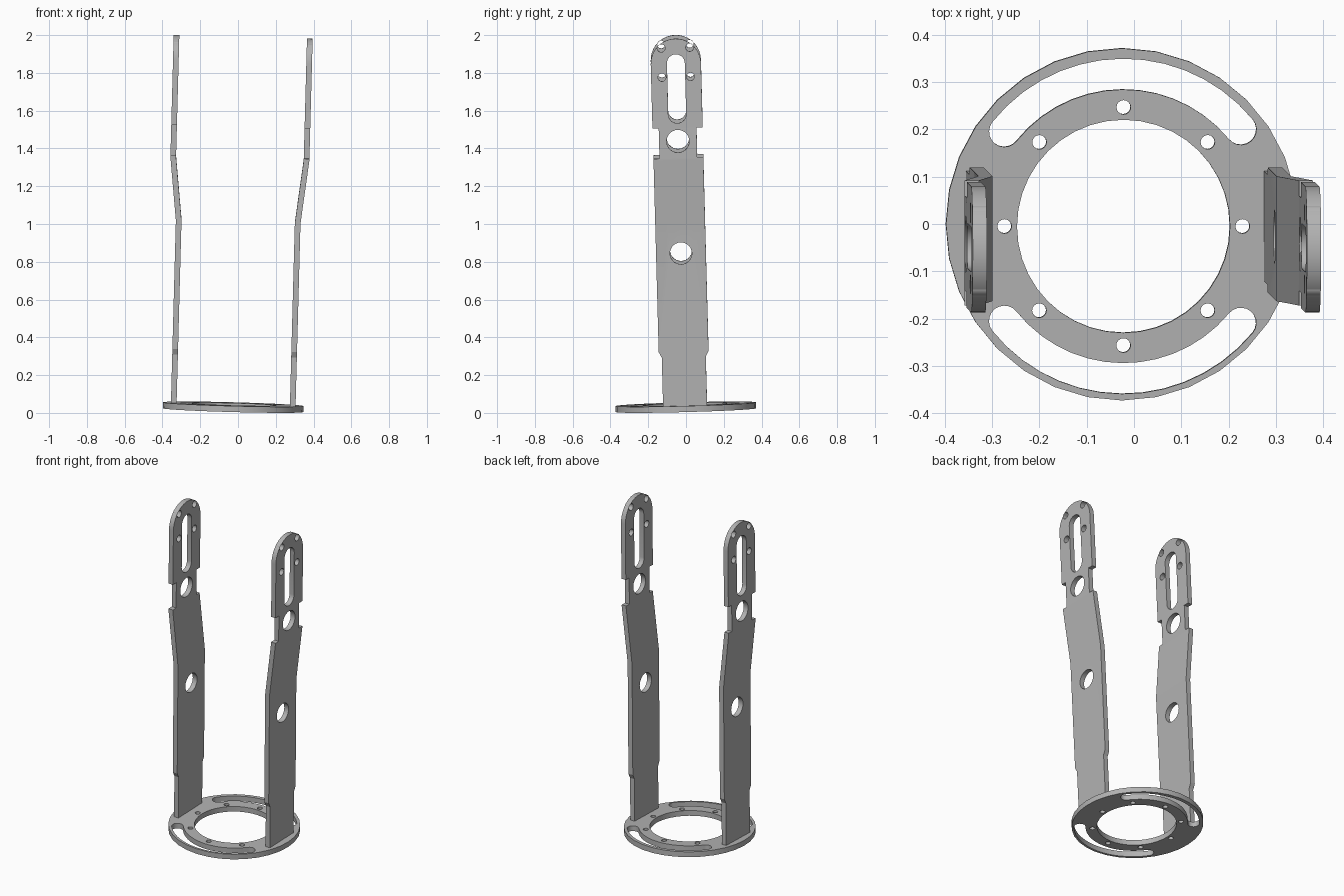
import bpy, bmesh, math
from math import sin, cos, pi, radians
from mathutils import Matrix, Vector

if "Cube" in bpy.data.objects:
    bpy.data.objects.remove(bpy.data.objects["Cube"], do_unlink=True)

grey = bpy.data.materials.new("plain grey metal")
grey.use_nodes = True
colour = (0.45, 0.45, 0.45, 1)
grey.diffuse_color = colour
grey.node_tree.nodes["Principled BSDF"].inputs["Base Color"].default_value = colour

# The whole bracket leans slightly
TILT = (Matrix.Translation((-0.026, -0.004, 0.0142))
        @ Matrix.Rotation(0.027, 4, 'Y') @ Matrix.Rotation(0.027, 4, 'X'))


def arc(cx, cy, r, a0, a1, n):
    """Points along an arc, angles in degrees, ends included."""
    return [(cx + r * cos(radians(a0 + (a1 - a0) * i / n)),
             cy + r * sin(radians(a0 + (a1 - a0) * i / n))) for i in range(n + 1)]


def circle(cx, cy, r, n):
    return arc(cx, cy, r, 0, 360, n)[:-1]


def plate(loops, thickness):
    """Flat plate from an outline and hole loops, as a bmesh centred on z = 0."""
    curve = bpy.data.curves.new("outline", 'CURVE')
    curve.dimensions = '2D'
    curve.fill_mode = 'BOTH'
    curve.extrude = thickness / 2
    for pts in loops:
        s = curve.splines.new('POLY')
        s.points.add(len(pts) - 1)
        for p, (x, y) in zip(s.points, pts):
            p.co = (x, y, 0, 1)
        s.use_cyclic_u = True
    ob = bpy.data.objects.new("outline", curve)
    bpy.context.collection.objects.link(ob)
    mesh = bpy.data.meshes.new_from_object(
        ob.evaluated_get(bpy.context.evaluated_depsgraph_get()))
    bm = bmesh.new()
    bm.from_mesh(mesh)
    bpy.data.objects.remove(ob)
    bpy.data.curves.remove(curve)
    bpy.data.meshes.remove(mesh)
    bmesh.ops.remove_doubles(bm, verts=bm.verts, dist=1e-5)
    return bm


def finish(bm, name):
    bmesh.ops.recalc_face_normals(bm, faces=bm.faces)
    bm.transform(TILT)
    mesh = bpy.data.meshes.new(name)
    bm.to_mesh(mesh)
    bm.free()
    mesh.materials.clear()
    mesh.materials.append(grey)
    ob = bpy.data.objects.new(name, mesh)
    bpy.context.collection.objects.link(ob)
    bpy.ops.object.select_all(action='DESELECT')
    ob.select_set(True)
    bpy.context.view_layer.objects.active = ob
    bpy.ops.object.shade_smooth_by_angle(angle=radians(25))


# Base ring: centre opening, bolt circle and two curved slots
RING = 0.032
CX = 0.003


def curved_slot(a0, a1):
    r, w = 0.3215, 0.0325
    ends = [(CX + r * cos(radians(a)), r * sin(radians(a))) for a in (a0, a1)]
    return (arc(CX, 0, r + w, a0, a1, 14)
            + arc(*ends[1], w, a1, a1 + 180, 10)[1:-1]
            + arc(CX, 0, r - w, a1, a0, 14)
            + arc(*ends[0], w, a0 + 180, a0 + 360, 10)[1:-1])


loops = [circle(0, 0.004, 0.372, 32), circle(CX, 0, 0.225, 40),
         curved_slot(39.5, 141.5), curved_slot(218.5, 320.5)]
for k in range(8):
    a = k * pi / 4
    loops.append(circle(CX + 0.2515 * cos(a), 0.2515 * sin(a), 0.015, 16))
bm = plate(loops, RING)
bm.transform(Matrix.Translation((0, 0, RING / 2)))
finish(bm, "base_ring")

# Upright arm outline: foot, wide shank, neck, rounded head
HEAD = 0.133
TOP = 1.845
side = [(0.1165, 0.03), (0.1165, 0.29), (0.132, 0.32), (0.132, 1.345),
        (0.1, 1.345), (0.1, 1.505), (HEAD, 1.505)]
outline = (side + arc(0, TOP, HEAD, 0, 180, 24)
           + [(-y, z) for y, z in reversed(side)])
long_slot = arc(0, 1.848, 0.0475, 0, 180, 12) + arc(0, 1.578, 0.0475, 180, 360, 12)
holes = [circle(0, 0.84, 0.058, 28), circle(0, 1.435, 0.06, 28), long_slot]
for y in (-0.0755, 0.0755):
    for z in (1.775, 1.93):
        holes.append(circle(y, z, 0.021, 16))

# Bend heights and how far the upper part steps outward
LOW, HIGH, STEP = 1.0, 1.335, 0.038

for sign, name in ((1, "left_arm"), (-1, "right_arm")):
    bm = plate([outline] + holes, 0.03)
    for v in bm.verts:
        v.co = Vector((v.co.z, v.co.x, v.co.y))
    for z in (LOW, HIGH):
        bmesh.ops.bisect_plane(bm, geom=bm.verts[:] + bm.edges[:] + bm.faces[:],
                               plane_co=(0, 0, z), plane_no=(0, 0, 1))
    for v in bm.verts:
        f = min(max((v.co.z - LOW) / (HIGH - LOW), 0), 1)
        v.co.x = sign * (0.315 + v.co.x + STEP * f)
    finish(bm, name)
